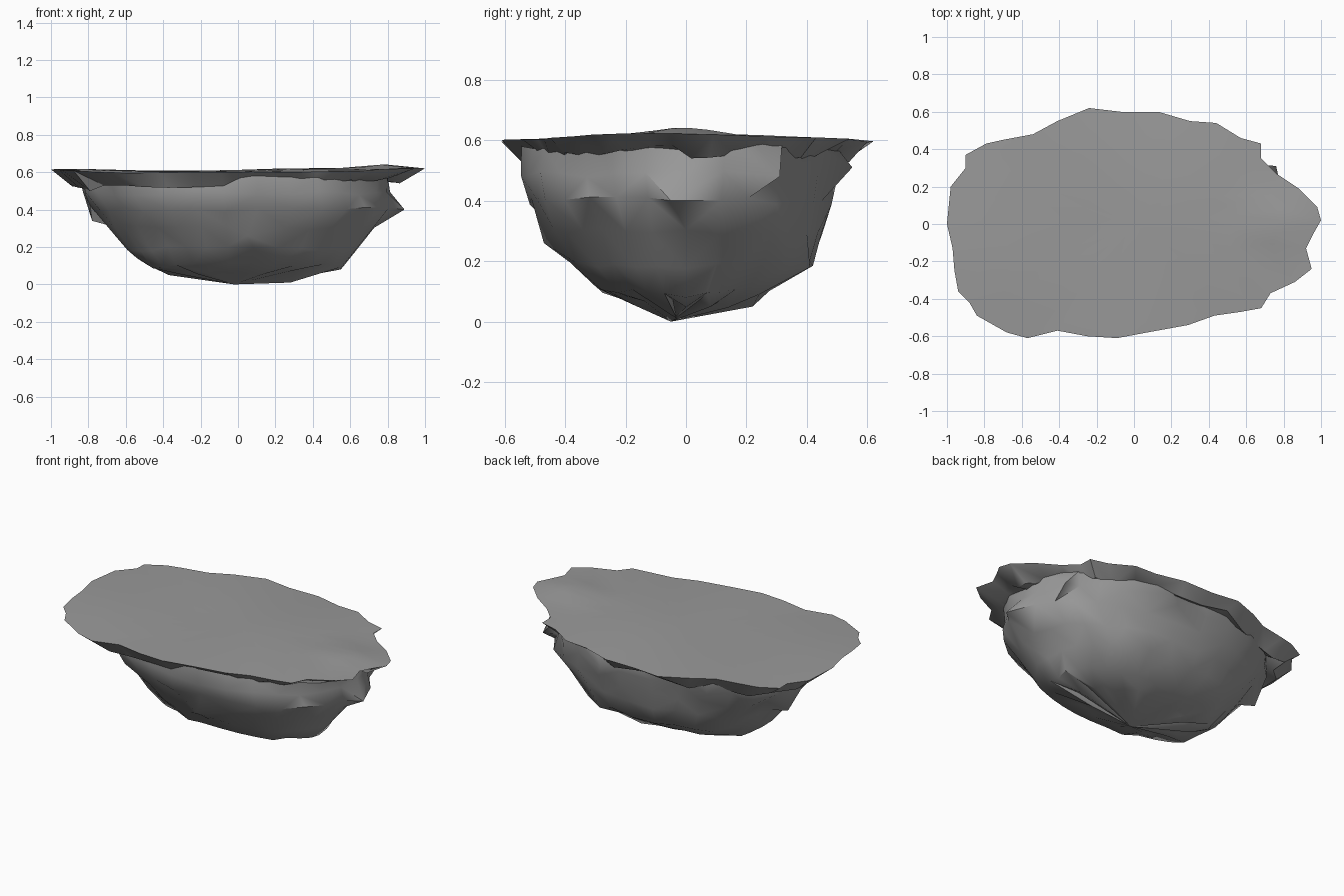
import bpy
import bmesh
import math
import random
from mathutils import Vector

random.seed(4)
if "Cube" in bpy.data.objects:
    bpy.data.objects.remove(bpy.data.objects["Cube"], do_unlink=True)

stone = bpy.data.materials.new("grey stone")
stone.use_nodes = True
GREY = (0.32, 0.32, 0.32, 1)
stone.diffuse_color = GREY
stone.node_tree.nodes["Principled BSDF"].inputs["Base Color"].default_value = GREY


def jitter(amount):
    return random.uniform(-amount, amount)


def bridge(bm, upper, lower):
    """Join two equal rings with triangles, alternating the diagonal."""
    n = len(upper)
    for i in range(n):
        j = (i + 1) % n
        if i % 2:
            bm.faces.new((upper[i], lower[i], lower[j]))
            bm.faces.new((upper[i], lower[j], upper[j]))
        else:
            bm.faces.new((upper[i], lower[i], upper[j]))
            bm.faces.new((upper[j], lower[i], lower[j]))


def fan(bm, ring, centre):
    tip = bm.verts.new(centre)
    for i, v in enumerate(ring):
        bm.faces.new((v, ring[(i + 1) % len(ring)], tip))


def finish(bm, name, angle):
    bmesh.ops.recalc_face_normals(bm, faces=bm.faces)
    mesh = bpy.data.meshes.new(name)
    bm.to_mesh(mesh)
    bm.free()
    mesh.materials.append(stone)
    obj = bpy.data.objects.new(name, mesh)
    bpy.context.collection.objects.link(obj)
    bpy.ops.object.select_all(action="DESELECT")
    obj.select_set(True)
    bpy.context.view_layer.objects.active = obj
    bpy.ops.object.shade_smooth_by_angle(angle=math.radians(angle))
    return obj


def ground(x, y):
    """Height of the plateau: soft waves, drooping sides and a low mound."""
    waves = .006 * math.sin(5 * x + 2 * y) * math.cos(4 * y - x)
    mound = .025 * math.exp(-((x - .77) ** 2 + y * y) / .02)
    return .612 + waves + mound - .04 * y * y + .01 * max(x, 0)


# Outline of the flat top, counter-clockwise from the +x tip
OUTLINE = [
    (1, .02), (.98, .09), (.88, .19), (.76, .27), (.68, .35), (.68, .43),
    (.57, .46), (.44, .54), (.3, .55), (.13, .6), (-.07, .6), (-.24, .62),
    (-.41, .55), (-.54, .48), (-.7, .45), (-.79, .43), (-.9, .37), (-.9, .3),
    (-.98, .2), (-1, 0), (-.97, -.13), (-.96, -.25), (-.94, -.36),
    (-.88, -.42), (-.84, -.49), (-.68, -.58), (-.57, -.61), (-.41, -.57),
    (-.25, -.6), (-.09, -.61), (.07, -.58), (.29, -.54), (.43, -.49),
    (.57, -.47), (.68, -.45), (.73, -.37), (.86, -.31), (.95, -.24),
    (.92, -.13), (.96, -.05)]

# Plateau: gently uneven top with a chipped, undercut rim
bm = bmesh.new()
rim = [bm.verts.new((x, y, ground(x, y))) for x, y in OUTLINE]
outer = rim
for scale in (.8, .55, .3):
    inner = [bm.verts.new((x * scale, y * scale, ground(x * scale, y * scale)))
             for x, y in OUTLINE]
    bridge(bm, inner, outer)
    outer = inner
fan(bm, outer, (0, 0, ground(0, 0)))
under, lip = [], []
for x, y in OUTLINE:
    s = .88 + jitter(.03)
    under.append(bm.verts.new((x * s, y * s, .54 + .02 * x + jitter(.025))))
    lip.append(bm.verts.new((x * .76, y * .8, .56)))
bridge(bm, rim, under)
bridge(bm, under, lip)
finish(bm, "plateau", 35)

# Bowl shaped rock: rings given as height, -x, +x, -y and +y extents
RINGS = [
    (.58, .86, .8, .54, .51), (.49, .83, .8, .54, .5),
    (.4, .76, .83, .52, .475), (.3, .67, .72, .45, .45),
    (.19, .58, .63, .38, .42), (.1, .5, .56, .29, .28),
    (.06, .32, .38, .18, .18)]
SIDES = 30
bm = bmesh.new()
previous = None
for z, left, right, front, back in RINGS:
    ring = []
    for i in range(SIDES):
        a = math.tau * i / SIDES
        c, s = math.cos(a), math.sin(a)
        # the front right corner is worn rounder than the others
        power = 1.05 if c < 0 and s < 0 else .9
        x = math.copysign(abs(c) ** power, c) * (right if c > 0 else left)
        y = math.copysign(abs(s) ** power, s) * (back if s > 0 else front)
        r = 1 + jitter(.02)
        ring.append(bm.verts.new((x * r, y * r, z + jitter(.014))))
    if previous:
        bridge(bm, previous, ring)
    previous = ring
fan(bm, previous, (-.02, -.05, 0))

# Crags: pull the nearest vertex out to each jutting corner
CRAGS = [
    (.89, -.05, .4), (.76, .31, .48), (-.78, .12, .34), (-.79, .08, .42),
    (.55, 0, .08), (.28, -.03, .01), (-.37, .05, .05), (.05, -.47, .26),
    (.2, .55, .51), (.3, .41, .18), (-.54, .03, .14), (.15, .22, .05)]
for crag in CRAGS:
    target = Vector(crag)
    near = min(bm.verts, key=lambda v: (v.co - target).length)
    near.co = target
finish(bm, "rock_body", 50)
